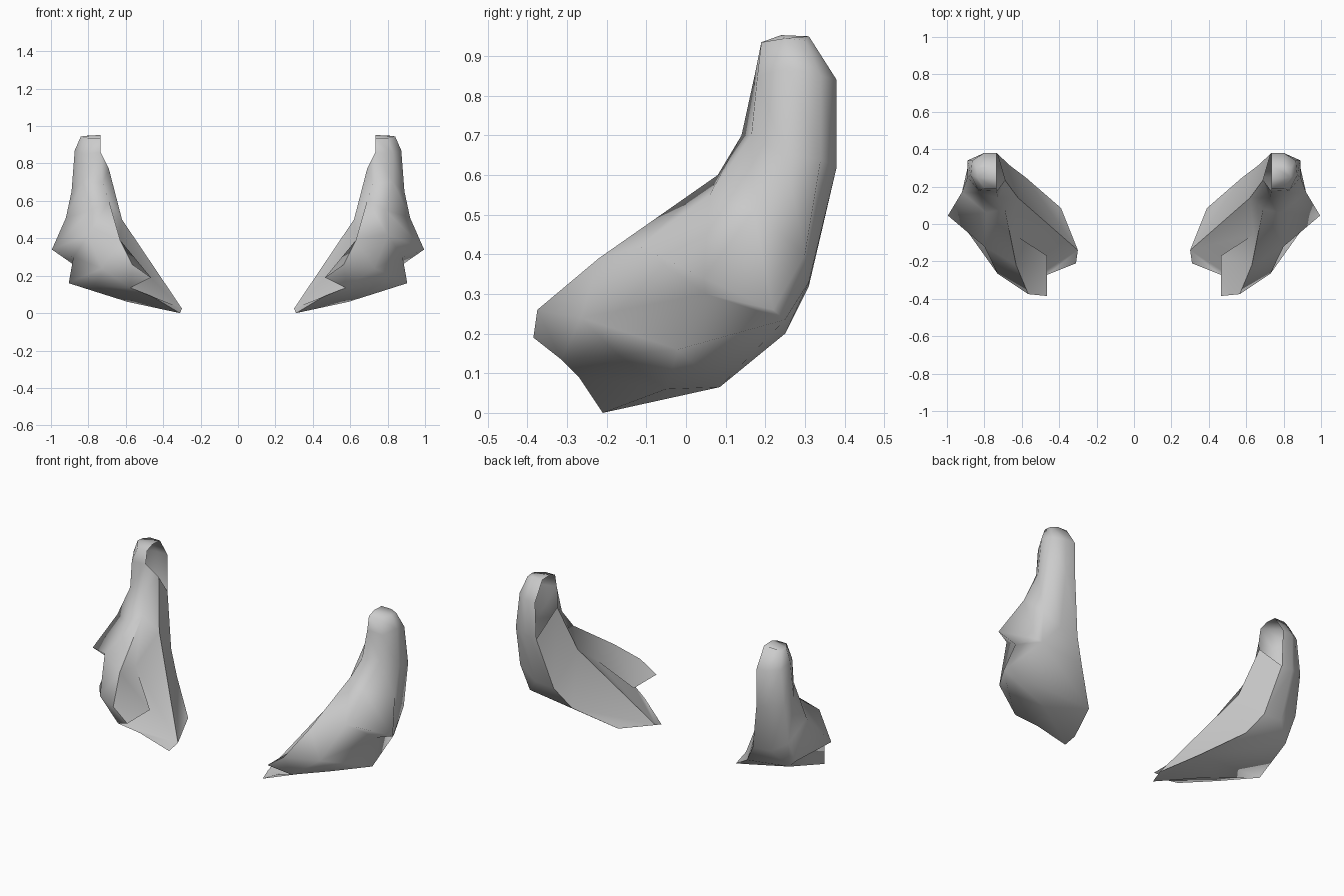
import bpy
import bmesh
import math

cube = bpy.data.objects.get("Cube")
if cube:
    bpy.data.objects.remove(cube)

# One plain grey material
grey = bpy.data.materials.new("plain_grey")
grey.use_nodes = True
grey.diffuse_color = (0.6, 0.6, 0.6, 1)
grey.node_tree.nodes["Principled BSDF"].inputs["Base Color"].default_value = (0.6, 0.6, 0.6, 1)

# Rails run from the cap down to the shoulder of the horn
rails = {
    "crest": [(.735, .19, .935), (.735, .175, .86), (.725, .14, .70), (.69, .08, .60), (.63, -.22, .39)],
    "front": [(.80, .19, .935), (.83, .18, .85), (.83, .165, .70), (.79, .06, .55), (.80, -.12, .42)],
    "outer": [(.84, .25, .945), (.873, .26, .87), (.89, .25, .65), (.92, .17, .51), (.995, .045, .34)],
    "rear": [(.84, .30, .94), (.865, .34, .85), (.89, .34, .64), (.89, .30, .40), (.88, .22, .26)],
    "spine": [(.80, .31, .95), (.80, .38, .84), (.80, .38, .62), (.78, .31, .33), (.86, .25, .235)],
    "back": [(.735, .31, .95), (.735, .38, .84), (.73, .375, .62), (.66, .31, .32), (.58, .25, .20)],
}

# Single corners of the cap, fin, front flap and underside
points = {
    "cap_top": (.735, .24, .953),
    "fin_root": (.88, .05, .30),
    "side_corner": (.905, -.02, .16),
    "cheek": (.73, -.265, .24),
    "jaw": (.74, -.17, .145),
    "chin": (.575, -.315, .135),
    "flap_top": (.565, -.375, .26),
    "flap_tip": (.465, -.385, .19),
    "flap_inner": (.465, -.17, .19),
    "flap_root": (.64, -.055, .36),
    "toe": (.31, -.21, 0),
    "toe_front": (.46, -.27, .09),
    "toe_back": (.30, -.14, .025),
    "heel": (.39, .085, .065),
    "sole": (.59, -.05, .06),
    "fold_top": (.69, .235, .77),
    "fold_mid": (.62, .14, .50),
}
for rail, path in rails.items():
    for i, co in enumerate(path):
        points[f"{rail}{i}"] = co


def corners(*lines):
    return [line.split() for line in lines]


# Outer skin between the rails
names = list(rails)
outer_skin = [[f"{a}{i}", f"{b}{i}", f"{b}{i + 1}", f"{a}{i + 1}"]
              for a, b in zip(names, names[1:]) for i in range(4)]

# Rounded cap, open towards the inside
cap = corners(
    "crest0 front0 outer0 cap_top",
    "cap_top outer0 rear0 spine0 back0",
)

# Side fin and the lower body beneath it
lower_body = corners(
    "front4 fin_root outer4",
    "fin_root rear4 outer4",
    "crest4 flap_top cheek front4",
    "front4 cheek fin_root",
    "cheek side_corner fin_root",
    "cheek jaw side_corner",
    "flap_top chin cheek",
    "chin jaw cheek",
    "fin_root side_corner spine4 rear4",
    "spine4 side_corner heel",
    "back4 spine4 heel",
    "heel side_corner sole",
    "side_corner jaw sole",
    "jaw chin toe_front",
    "jaw toe_front sole",
    "toe_front toe sole",
    "toe toe_back heel sole",
)

# Inner panel: front-facing sheet and the strip behind its fold
inner_panel = corners(
    "crest1 crest2 fold_top",
    "crest2 crest3 fold_mid fold_top",
    "crest3 flap_root fold_mid",
    "fold_mid flap_root toe_back",
    "flap_root chin toe_back",
    "chin toe_front toe_back",
    "toe_front toe toe_back",
    "fold_top fold_mid back3 back2",
    "fold_mid toe_back back4 back3",
    "toe_back heel back4",
)

# Front flap folding inward over the panel
front_flap = corners(
    "crest3 crest4 flap_root",
    "crest4 flap_top flap_inner flap_root",
    "flap_top flap_tip flap_inner",
    "flap_top flap_tip chin",
    "flap_tip flap_inner chin",
    "flap_inner flap_root chin",
)

# Lines that stay crisp
creases = corners(
    "fold_top fold_mid toe_back toe",
    "back2 back3 back4 heel toe_back",
    "flap_root flap_inner flap_tip flap_top",
    "flap_root chin toe_front toe",
)

bm = bmesh.new()
verts = {key: bm.verts.new(co) for key, co in points.items()}
for face in outer_skin + cap + lower_body + inner_panel + front_flap:
    bm.faces.new([verts[key] for key in face])
for line in creases:
    for a, b in zip(line, line[1:]):
        edge = bm.edges.get((verts[a], verts[b]))
        if edge:
            edge.smooth = False
bmesh.ops.recalc_face_normals(bm, faces=bm.faces[:])
mesh = bpy.data.meshes.new("horn_shells")
bm.to_mesh(mesh)
bm.free()
mesh.materials.append(grey)

# Mirrored pair of shells
shells = bpy.data.objects.new("horn_shells", mesh)
bpy.context.collection.objects.link(shells)
shells.modifiers.new("both_sides", "MIRROR").use_mirror_merge = False
bpy.ops.object.select_all(action="DESELECT")
shells.select_set(True)
bpy.context.view_layer.objects.active = shells
bpy.ops.object.shade_smooth_by_angle(angle=math.radians(75), keep_sharp_edges=True)
